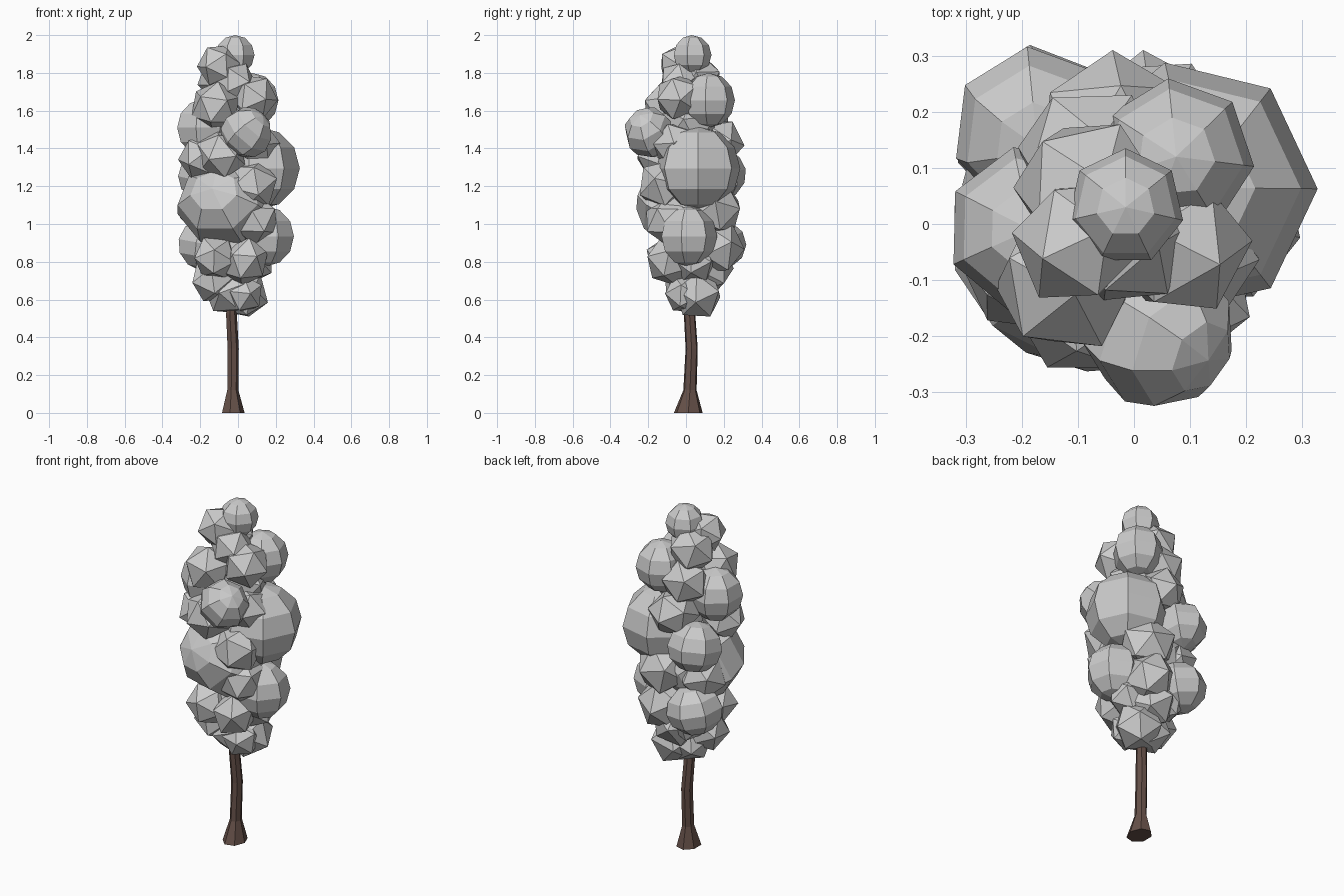
import bpy, bmesh, math, random
from mathutils import Matrix, Euler, Vector

random.seed(4)


def finish(bm, name):
    mesh = bpy.data.meshes.new(name)
    bmesh.ops.recalc_face_normals(bm, faces=bm.faces)
    bm.to_mesh(mesh)
    bm.free()
    ob = bpy.data.objects.new(name, mesh)
    bpy.context.collection.objects.link(ob)
    return ob


def placed(center, scale, rot):
    return (Matrix.Translation(center) @ Euler(rot).to_matrix().to_4x4()
            @ Matrix.Diagonal((*scale, 1)))


# Round leaf puffs: centre, (radius x, y, z), tilt
puffs = [
    ((-0.015, 0.03, 1.895), (0.105, 0.105, 0.105), (0, 0, 0)),
    ((0.075, 0.12, 1.655), (0.14, 0.14, 0.145), (0, 0, 0.1)),
    ((0.045, -0.195, 1.485), (0.14, 0.135, 0.135), (0.5, 0.7, 0.2)),
    ((0.105, 0.065, 1.295), (0.222, 0.228, 0.22), (0, 0, 0.22)),
    ((-0.07, -0.025, 1.10), (0.262, 0.23, 0.24), (1.2, 0, -0.3)),
    ((0.145, 0.01, 0.935), (0.155, 0.155, 0.16), (0, 0, 0)),
    ((-0.185, -0.01, 1.51), (0.15, 0.15, 0.15), (0, 0, 0.2)),
    ((-0.175, 0.165, 1.26), (0.15, 0.155, 0.14), (0.2, 0, 0.1)),
    ((-0.17, 0.16, 0.89), (0.155, 0.16, 0.14), (0, 0.2, 0.1)),
]
bm = bmesh.new()
for c, s, r in puffs:
    bmesh.ops.create_uvsphere(bm, u_segments=7, v_segments=6, radius=1,
                              matrix=placed(c, s, r))
finish(bm, "round_foliage")

# Angular leaf clumps: x, y, z, radius
clumps = [
    (-0.10, -0.03, 1.84, 0.125), (-0.08, 0.06, 1.77, 0.14),
    (-0.12, -0.1, 1.62, 0.13), (0.08, -0.04, 1.67, 0.125),
    (-0.08, 0.12, 1.6, 0.135), (-0.02, -0.03, 1.75, 0.12),
    (-0.09, -0.14, 1.37, 0.135), (0.07, -0.11, 1.2, 0.15),
    (-0.19, -0.07, 1.35, 0.13), (-0.04, 0.17, 1.43, 0.14),
    (0.04, 0.16, 1.08, 0.15), (-0.18, 0.1, 1.07, 0.14),
    (0.09, -0.09, 1.02, 0.13), (0.03, 0.16, 0.88, 0.145),
    (-0.12, -0.09, 0.82, 0.125), (0.04, -0.09, 0.8, 0.13),
    (-0.13, 0.0, 0.71, 0.135), (0.03, -0.01, 0.63, 0.115),
    (-0.05, 0.03, 0.645, 0.135), (0.02, 0.06, 0.635, 0.14),
    (-0.02, 0.11, 0.76, 0.14), (0, 0.02, 1.52, 0.17),
    (-0.02, 0.03, 0.84, 0.16), (0.1, -0.06, 1.42, 0.12),
    (0.08, 0.05, 0.8, 0.11), (-0.1, 0.12, 0.8, 0.12),
]
bm = bmesh.new()
for x, y, z, rad in clumps:
    rot = [random.uniform(0, math.tau) for _ in range(3)]
    scale = [rad * random.uniform(0.92, 1.08) for _ in range(3)]
    bmesh.ops.create_icosphere(bm, subdivisions=1, radius=1,
                               matrix=placed((x, y, z), scale, rot))
finish(bm, "angular_foliage")

# Trunk: rings of x, y, z, half width x, half width y
rings = [
    (-0.028, 0.012, 0.0, 0.063, 0.078), (-0.029, 0.021, 0.12, 0.031, 0.036),
    (-0.027, 0.030, 0.34, 0.031, 0.033), (-0.036, 0.019, 0.52, 0.030, 0.031),
    (-0.03, 0.02, 0.75, 0.02, 0.02),
]
n = 7
bm = bmesh.new()
loops = [[bm.verts.new((x + a * math.cos(math.tau * i / n),
                        y + b * math.sin(math.tau * i / n), z))
          for i in range(n)] for x, y, z, a, b in rings]
for lo, hi in zip(loops, loops[1:]):
    for i in range(n):
        j = (i + 1) % n
        bm.faces.new((lo[i], lo[j], hi[j], hi[i]))
bm.faces.new(loops[0])
bm.faces.new(loops[-1])
trunk = finish(bm, "trunk")
bark = bpy.data.materials.new("bark")
bark.diffuse_color = (0.13, 0.08, 0.065, 1)
trunk.data.materials.append(bark)
